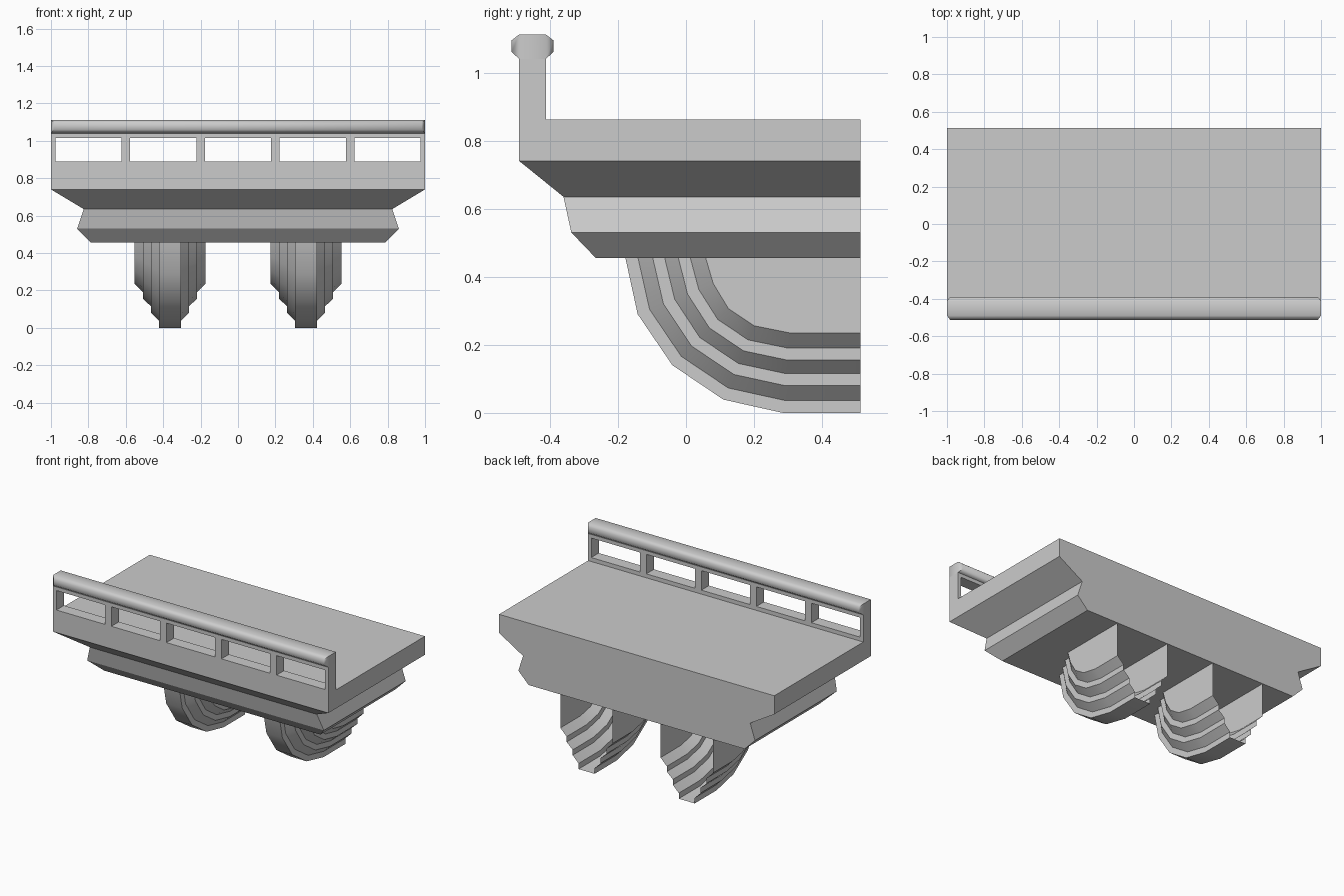
import bpy, bmesh, math

if "Cube" in bpy.data.objects:
    bpy.data.objects.remove(bpy.data.objects["Cube"])

BACK = 0.512


def make_object(name, bm, smooth=None):
    bmesh.ops.remove_doubles(bm, verts=bm.verts, dist=1e-5)
    bmesh.ops.recalc_face_normals(bm, faces=bm.faces)
    mesh = bpy.data.meshes.new(name)
    bm.to_mesh(mesh)
    bm.free()
    ob = bpy.data.objects.new(name, mesh)
    bpy.context.collection.objects.link(ob)
    if smooth:
        bpy.ops.object.select_all(action='DESELECT')
        ob.select_set(True)
        bpy.context.view_layer.objects.active = ob
        bpy.ops.object.shade_smooth_by_angle(angle=math.radians(smooth))
    return ob


def loft(bm, rings, closed=True):
    rows = [[bm.verts.new(p) for p in ring] for ring in rings]
    n = len(rows[0])
    for a, b in zip(rows, rows[1:]):
        for i in range(n if closed else n - 1):
            j = (i + 1) % n
            bm.faces.new((a[i], a[j], b[j], b[i]))
    return rows


# Floor slab with moulded underside: half width, front y, height
levels = [(0.785, -0.265, 0.455), (0.86, -0.337, 0.53), (0.825, -0.36, 0.635),
          (1.0, -0.49, 0.74), (1.0, -0.49, 0.862)]
bm = bmesh.new()
rows = loft(bm, [[(-w, f, z), (w, f, z), (w, BACK, z), (-w, BACK, z)]
                 for w, f, z in levels])
bm.faces.new(rows[0])
bm.faces.new(rows[-1])
make_object("floor_slab", bm)

# Parapet wall: front grid with five openings left out, given thickness
xs = [-1.0]
for k in range(5):
    c = -0.8 + 0.4 * k
    xs += [c - 0.177, c + 0.177]
xs.append(1.0)
zs = [0.862, 0.888, 1.016, 1.04]
bm = bmesh.new()
grid = [[bm.verts.new((x, -0.49, z)) for x in xs] for z in zs]
for r in range(3):
    for c in range(len(xs) - 1):
        if r == 1 and c % 2 == 1:
            continue
        bm.faces.new((grid[r][c], grid[r][c + 1], grid[r + 1][c + 1], grid[r + 1][c]))
res = bmesh.ops.extrude_face_region(bm, geom=bm.faces[:], use_keep_orig=True)
for v in res["geom"]:
    if isinstance(v, bmesh.types.BMVert):
        v.co.y += 0.078
make_object("parapet_wall", bm)

# Handrail: bar whose long faces bulge out with a chamfered border
bm = bmesh.new()
sections = [(-0.512, 0.983, 1.06, 1.095), (-0.49, 1.0, 1.04, 1.112),
            (-0.412, 1.0, 1.04, 1.112), (-0.39, 0.983, 1.06, 1.095)]
rows = loft(bm, [[(-w, y, lo), (w, y, lo), (w, y, hi), (-w, y, hi)]
                 for y, w, lo, hi in sections])
bm.faces.new(rows[0])
bm.faces.new(rows[-1])
make_object("handrail", bm, 55)

# Stepped brackets: cross-section (half width, depth) blended between two curves
outer = [(BACK, 0.0), (0.285, 0.0), (0.11, 0.039), (-0.04, 0.14), (-0.142, 0.29), (-0.178, 0.455)]
inner = [(BACK, 0.235), (0.305, 0.235), (0.20, 0.256), (0.125, 0.306), (0.08, 0.38), (0.058, 0.455)]
steps = [(0.058, 0.0), (0.058, 0.037), (0.101, 0.08), (0.101, 0.115),
         (0.145, 0.155), (0.145, 0.19), (0.19, 0.235)]


def bracket(name, cx):
    bm = bmesh.new()
    section = [(-w, d) for w, d in reversed(steps)] + steps
    rings = []
    for (y0, z0), (y1, z1) in zip(outer, inner):
        ring = []
        for w, d in section:
            t = d / 0.235
            ring.append((cx + w, y0 + (y1 - y0) * t, z0 + (z1 - z0) * t))
        rings.append(ring)
    loft(bm, rings, closed=False)
    # flat cheeks up to the slab; the back stays open
    for s in (-1, 1):
        pts = [(cx + s * 0.19, y, z) for y, z in inner + [(BACK, 0.455)]]
        bm.faces.new([bm.verts.new(p) for p in pts])
    ob = make_object(name, bm, 30)
    # keep the open shell facing outwards
    if sum(p.normal.z * p.area for p in ob.data.polygons) > 0:
        ob.data.flip_normals()


bracket("left_bracket", -0.364)
bracket("right_bracket", 0.364)
